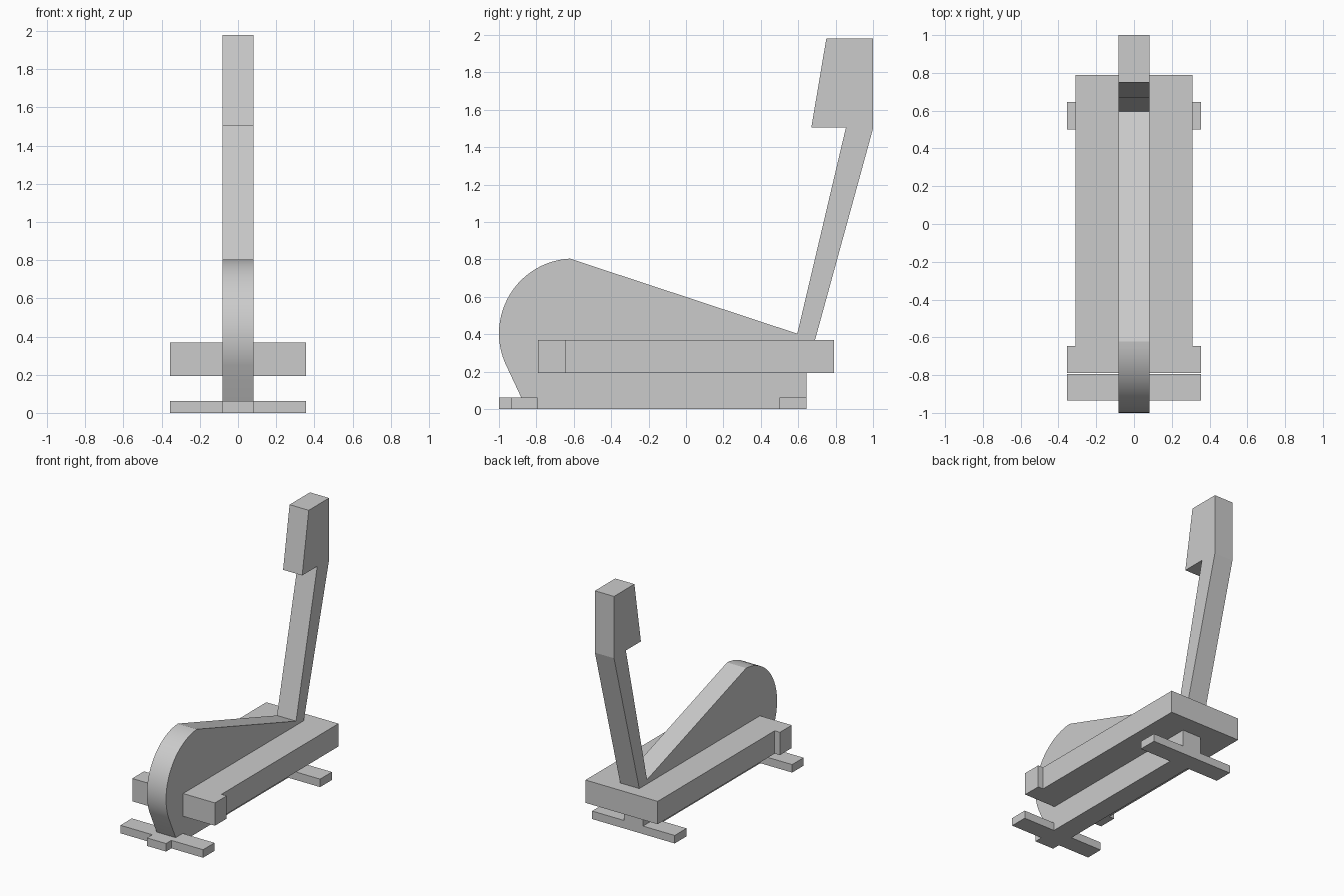
import bpy, bmesh, math
from mathutils import Vector

cube = bpy.data.objects.get("Cube")
if cube:
    bpy.data.objects.remove(cube, do_unlink=True)

grey = bpy.data.materials.new("plain grey")
grey.use_nodes = True
grey.diffuse_color = (0.6, 0.6, 0.6, 1)
grey.node_tree.nodes["Principled BSDF"].inputs["Base Color"].default_value = grey.diffuse_color

HALF = 0.082  # half thickness of the upright panel


def extrude_profile(name, points, move):
    """Fill a closed outline and extrude it along a vector."""
    bm = bmesh.new()
    face = bm.faces.new([bm.verts.new(p) for p in points])
    out = bmesh.ops.extrude_face_region(bm, geom=[face])
    new_verts = [v for v in out["geom"] if isinstance(v, bmesh.types.BMVert)]
    bmesh.ops.translate(bm, verts=new_verts, vec=Vector(move))
    if face.is_valid and all(len(e.link_faces) != 2 for e in face.edges):
        bm.faces.remove(face)
    bmesh.ops.recalc_face_normals(bm, faces=bm.faces)
    mesh = bpy.data.meshes.new(name)
    bm.to_mesh(mesh)
    bm.free()
    mesh.materials.append(grey)
    obj = bpy.data.objects.new(name, mesh)
    bpy.context.collection.objects.link(obj)
    return obj


def side_panel(name, outline):
    return extrude_profile(name, [(-HALF, y, z) for y, z in outline], (2 * HALF, 0, 0))


def plan_slab(name, outline, bottom, top):
    return extrude_profile(name, [(x, y, bottom) for x, y in outline], (0, 0, top - bottom))


def rectangle(half_x, y0, y1):
    return [(-half_x, y0), (half_x, y0), (half_x, y1), (-half_x, y1)]


# Central housing with a rounded front
arc = []
for i in range(25):
    a = math.radians(93 + (203 - 93) * i / 24)
    arc.append((-0.6 + 0.4 * math.cos(a), 0.405 + 0.4 * math.sin(a)))
body = side_panel("body", arc + [(-0.88, 0.06), (-0.88, 0), (0.645, 0),
                                 (0.645, 0.36), (0.595, 0.403)])
bpy.ops.object.select_all(action="DESELECT")
body.select_set(True)
bpy.context.view_layer.objects.active = body
bpy.ops.object.shade_smooth_by_angle(angle=math.radians(18))

# Leaning post with a head block
side_panel("post", [(0.595, 0.403), (0.855, 1.505), (0.67, 1.505), (0.75, 1.98),
                    (1.0, 1.98), (1.0, 1.5), (0.69, 0.37), (0.645, 0.25)])

# Platform, wider at the front
right = [(0.355, -0.79), (0.355, -0.645), (0.31, -0.645), (0.31, 0.79)]
plan_slab("platform", right + [(-x, y) for x, y in reversed(right)], 0.193, 0.37)

# Floor feet
plan_slab("front_foot", rectangle(0.355, -0.935, -0.795), 0, 0.062)
plan_slab("front_foot_tip", rectangle(HALF, -1.0, -0.87), 0, 0.062)
plan_slab("rear_foot", rectangle(0.355, 0.5, 0.645), 0, 0.062)
